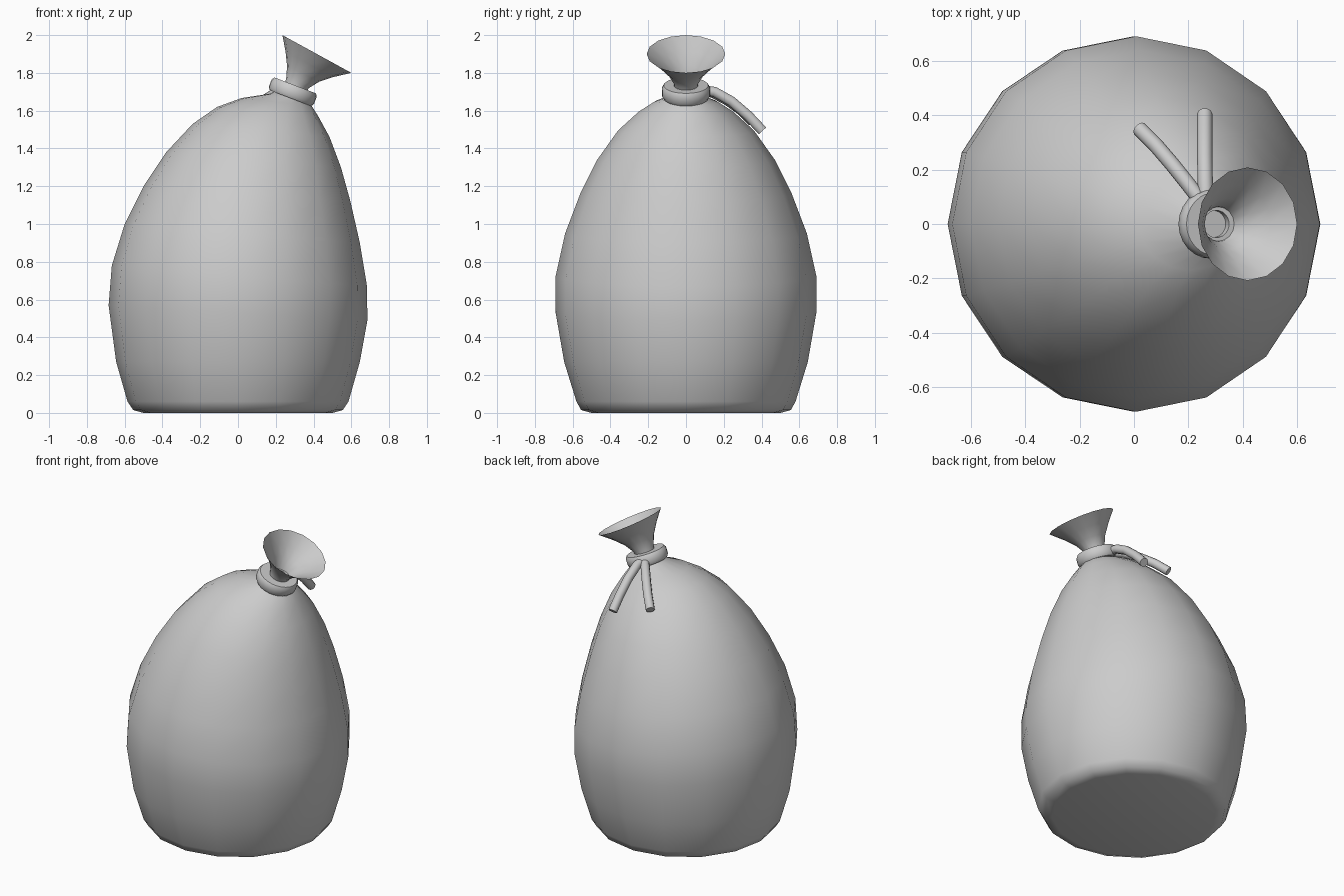
import bpy, bmesh, math
from mathutils import Vector

if "Cube" in bpy.data.objects:
    bpy.data.objects.remove(bpy.data.objects["Cube"])


def loft(name, rings, sides, cap_start=False, cap_end=False, closed=False, angle=60):
    """Each ring is (centre, axis u, axis v); consecutive rings are bridged."""
    bm = bmesh.new()
    loops = []
    for c, u, v in rings:
        loops.append([bm.verts.new(c + u * math.cos(a) + v * math.sin(a))
                      for a in (2 * math.pi * i / sides for i in range(sides))])
    pairs = list(zip(loops, loops[1:]))
    if closed:
        pairs.append((loops[-1], loops[0]))
    for a, b in pairs:
        for i in range(sides):
            j = (i + 1) % sides
            bm.faces.new((a[i], a[j], b[j], b[i]))
    if cap_start:
        bm.faces.new(loops[0][::-1])
    if cap_end:
        bm.faces.new(loops[-1])
    bmesh.ops.recalc_face_normals(bm, faces=bm.faces)
    me = bpy.data.meshes.new(name)
    bm.to_mesh(me)
    bm.free()
    ob = bpy.data.objects.new(name, me)
    bpy.context.collection.objects.link(ob)
    bpy.ops.object.select_all(action='DESELECT')
    ob.select_set(True)
    bpy.context.view_layer.objects.active = ob
    bpy.ops.object.shade_smooth_by_angle(angle=math.radians(angle))
    return ob


def side_ring(xl, zl, xr, zr, ry):
    """Ring from its left and right points in the front view and its y radius."""
    l, r = Vector((xl, 0, zl)), Vector((xr, 0, zr))
    return (l + r) / 2, (r - l) / 2, Vector((0, ry, 0))


def tilted_ring(x, z, radius, tilt):
    t = math.radians(tilt)
    return (Vector((x, 0, z)), Vector((math.cos(t), 0, -math.sin(t))) * radius,
            Vector((0, radius, 0)))


# Sack body, leaning towards the tied neck
body = [(-.50, .005, .50, .005, .50), (-.555, .015, .555, .015, .555),
        (-.585, .06, .585, .06, .58), (-.645, .27, .645, .27, .645),
        (-.685, .57, .685, .49, .69), (-.668, .78, .683, .67, .69),
        (-.60, 1.0, .645, .90, .64), (-.50, 1.2, .595, 1.12, .56),
        (-.38, 1.38, .545, 1.30, .47), (-.24, 1.53, .485, 1.46, .36),
        (-.11, 1.62, .425, 1.57, .25), (.02, 1.667, .39, 1.625, .17),
        (.17, 1.69, .36, 1.65, .10), (.225, 1.72, .355, 1.67, .07)]
body[0] = (-.50, 0, .50, 0, .50)
loft("sack_body", [side_ring(*r) for r in body], 16, True, True)

# Flared open mouth above the tie
mouth = [(.295, 1.70, .06, 22), (.315, 1.745, .065, 23), (.345, 1.795, .095, 26),
         (.378, 1.845, .143, 28), (.4175, 1.90, .208, 28.7)]
loft("sack_mouth", [tilted_ring(*r) for r in mouth], 16, cap_start=True)

# Tie band round the neck
tilt = 21
axis = Vector((math.sin(math.radians(tilt)), 0, math.cos(math.radians(tilt))))
centre = Vector((.29, 0, 1.70))
band = []
for r, h in [(.05, -.036), (.118, -.036), (.128, -.02), (.128, .02), (.118, .036), (.05, .036)]:
    p = centre + axis * h
    band.append(tilted_ring(p.x, p.z, r, tilt))
loft("tie_band", band, 24, closed=True, angle=50)


# Loose string ends hanging at the back
def tube(name, points, radius):
    pts = [Vector(p) for p in points]
    rings = []
    for i, p in enumerate(pts):
        d = (pts[min(i + 1, len(pts) - 1)] - pts[max(i - 1, 0)]).normalized()
        u = d.cross(Vector((0, 0, 1))).normalized()
        rings.append((p, u * radius, u.cross(d) * radius))
    loft(name, rings, 10, True, True)


tube("string_end_right", [(.265, .08, 1.71), (.262, .15, 1.70), (.26, .24, 1.65),
                          (.26, .33, 1.573), (.26, .405, 1.493)], .028)
tube("string_end_left", [(.25, .08, 1.71), (.20, .145, 1.695), (.14, .22, 1.655),
                         (.08, .29, 1.605), (.02, .35, 1.545)], .028)
